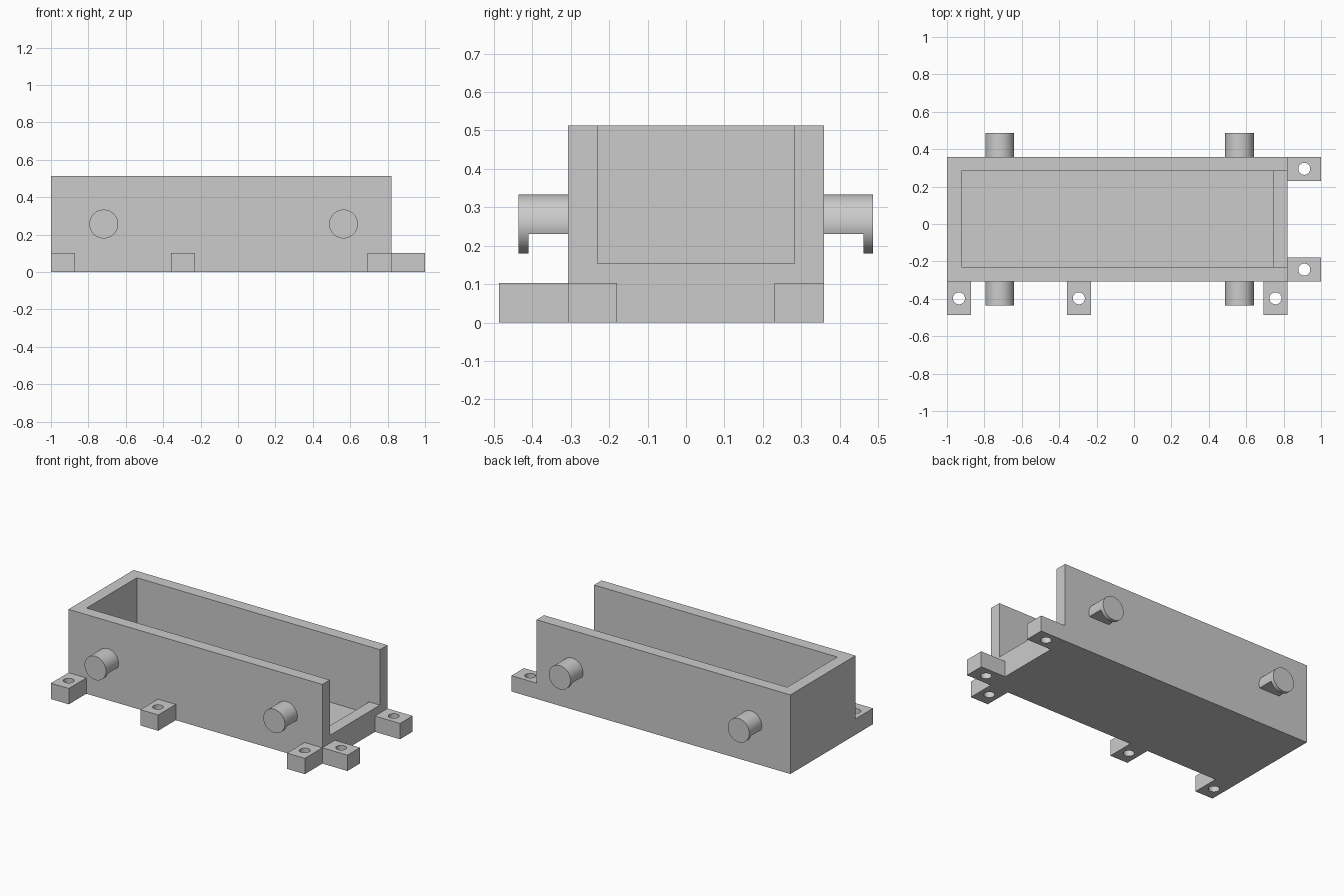
import bpy, bmesh, math
from mathutils import Matrix

if "Cube" in bpy.data.objects:
    bpy.data.objects.remove(bpy.data.objects["Cube"])

U = 2 / 78                      # one design unit; the model is 78 units long
OX, OY = -1.0, -19 * U          # front left corner of the footprint
grey = bpy.data.materials.new("grey")
grey.diffuse_color = (0.6, 0.6, 0.6, 1)
grey.use_nodes = True
grey.node_tree.nodes["Principled BSDF"].inputs["Base Color"].default_value = grey.diffuse_color


def to_object(name, bm):
    bmesh.ops.recalc_face_normals(bm, faces=bm.faces[:])
    mesh = bpy.data.meshes.new(name)
    bm.to_mesh(mesh)
    bm.free()
    mesh.materials.append(grey)
    ob = bpy.data.objects.new(name, mesh)
    bpy.context.collection.objects.link(ob)
    return ob


def box(name, lo, hi):
    """Box between two corners given in design units."""
    bm = bmesh.new()
    size = [(b - a) * U for a, b in zip(lo, hi)]
    mid = [(a + b) / 2 * U for a, b in zip(lo, hi)]
    m = Matrix.Translation((mid[0] + OX, mid[1] + OY, mid[2])) @ Matrix.Diagonal((*size, 1))
    bmesh.ops.create_cube(bm, size=1, matrix=m)
    return to_object(name, bm)


def cylinder(name, center, radius, depth, along_y=False):
    bm = bmesh.new()
    m = Matrix.Translation((center[0] * U + OX, center[1] * U + OY, center[2] * U))
    if along_y:
        m = m @ Matrix.Rotation(math.pi / 2, 4, 'X')
    bmesh.ops.create_cone(bm, cap_ends=True, segments=48, radius1=radius * U,
                          radius2=radius * U, depth=depth * U, matrix=m)
    return to_object(name, bm)


def cut(ob, *cutters):
    for c in cutters:
        mod = ob.modifiers.new("cut", 'BOOLEAN')
        mod.operation, mod.solver, mod.object = 'DIFFERENCE', 'EXACT', c
    bpy.context.view_layer.objects.active = ob
    for mod in list(ob.modifiers):
        bpy.ops.object.modifier_apply(modifier=mod.name)
    for c in cutters:
        bpy.data.objects.remove(c)


def smooth(ob):
    bpy.ops.object.select_all(action='DESELECT')
    ob.select_set(True)
    bpy.context.view_layer.objects.active = ob
    bpy.ops.object.shade_smooth_by_angle(angle=math.radians(30))


# Open-topped trough with a low sill at the right end
trough = box("trough", (0, 7, 0), (71, 33, 20))
cut(trough,
    box("cavity_cutter", (3, 10, 3), (68, 30, 25)),
    box("end_cutter", (60, 10, 6), (75, 30, 25)))

# Mounting tabs with vertical screw holes: three in front, two at the right end
tabs = [(0, 0, 5, 7), (25, 0, 5, 7), (66, 0, 5, 7), (71, 7, 7, 5), (71, 28, 7, 5)]
for i, (x, y, w, d) in enumerate(tabs, 1):
    tab = box(f"mounting_tab_{i}", (x, y, 0), (x + w, y + d, 4))
    cut(tab, cylinder("hole_cutter", (x + w / 2, y + d / 2, 2), 1.25, 10))
    smooth(tab)

# Side pegs, notched underneath to leave a hooked lip at the tip
for x in (11, 61):
    for side, y0, y1, n0, n1 in (("front", 2, 7, 3, 7), ("back", 33, 38, 33, 37)):
        peg = cylinder(f"{side}_peg", (x, (y0 + y1) / 2, 10), 3, 5, along_y=True)
        if side == "front":
            n1 += 1
        else:
            n0 -= 1
        cut(peg, box("notch_cutter", (x - 5, n0, 0), (x + 5, n1, 9)))
        smooth(peg)
